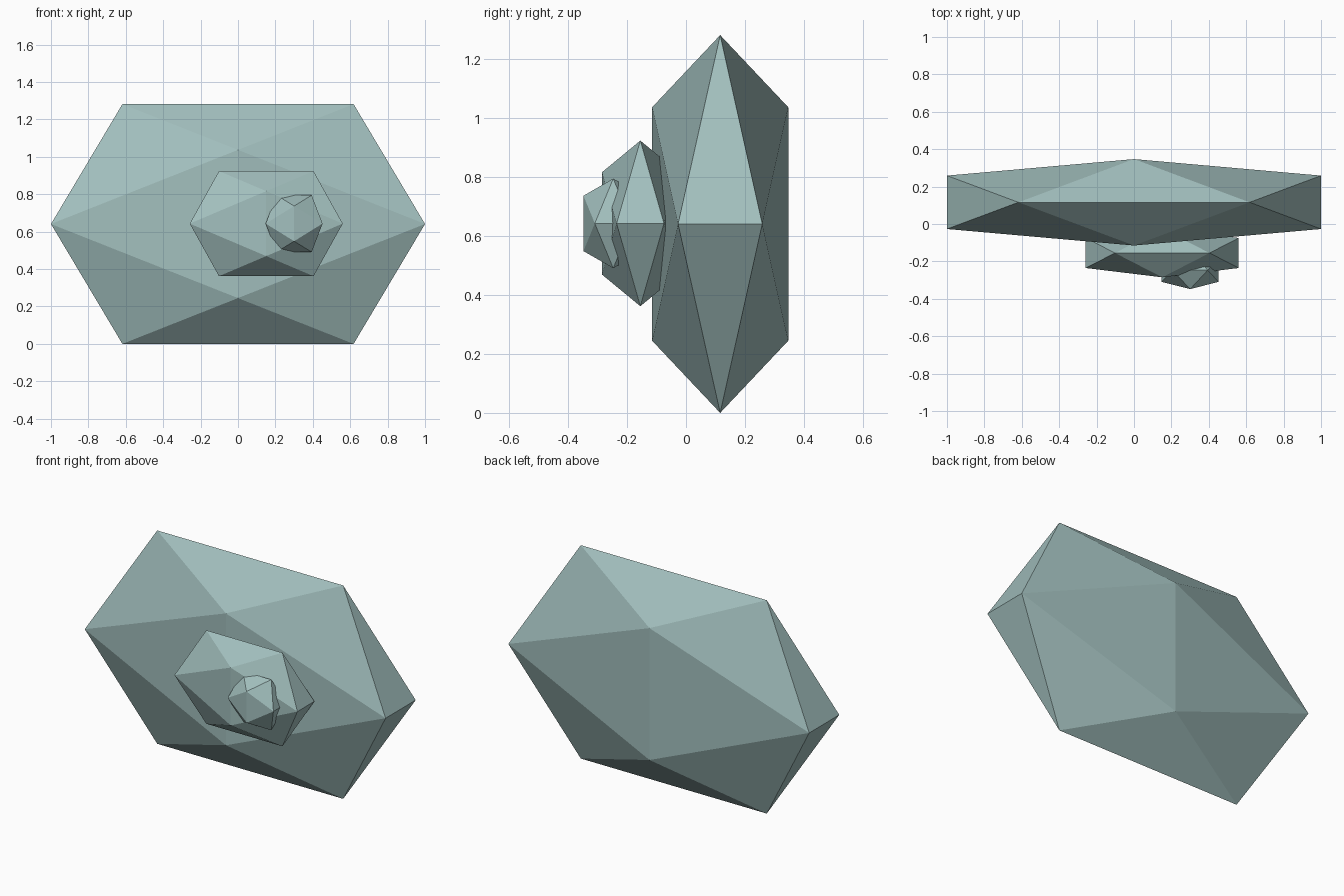
import bpy
import bmesh
from mathutils import Vector

cube = bpy.data.objects.get("Cube")
if cube:
    bpy.data.objects.remove(cube, do_unlink=True)

PHI = (1 + 5 ** 0.5) / 2

# Single muted teal stone colour
stone = bpy.data.materials.new("pale_teal")
stone.use_nodes = True
colour = (0.36, 0.52, 0.51, 1)
stone.diffuse_color = colour
stone.node_tree.nodes["Principled BSDF"].inputs["Base Color"].default_value = colour


def gem(name, centre, half_size):
    """Flat-shaded icosahedron from three golden rectangles, fitted to a box."""
    bm = bmesh.new()
    for a in (-1, 1):
        for b in (-1, 1):
            for corner in ((a * PHI, b, 0), (a, 0, b * PHI), (0, a * PHI, b)):
                bm.verts.new([c * h / PHI for c, h in zip(corner, half_size)])
    bmesh.ops.convex_hull(bm, input=bm.verts)
    bmesh.ops.recalc_face_normals(bm, faces=bm.faces)
    mesh = bpy.data.meshes.new(name)
    bm.to_mesh(mesh)
    bm.free()
    mesh.materials.append(stone)
    obj = bpy.data.objects.new(name, mesh)
    obj.location = Vector(centre)
    bpy.context.collection.objects.link(obj)
    return obj


# Large body, with two smaller gems stacked on its front
gem("large_body", (0, 0.116, 0.641), (1, 0.231, 0.641))
gem("middle_gem", (0.151, -0.155, 0.643), (0.409, 0.13, 0.281))
gem("front_gem", (0.3, -0.247, 0.643), (0.152, 0.101, 0.152))
